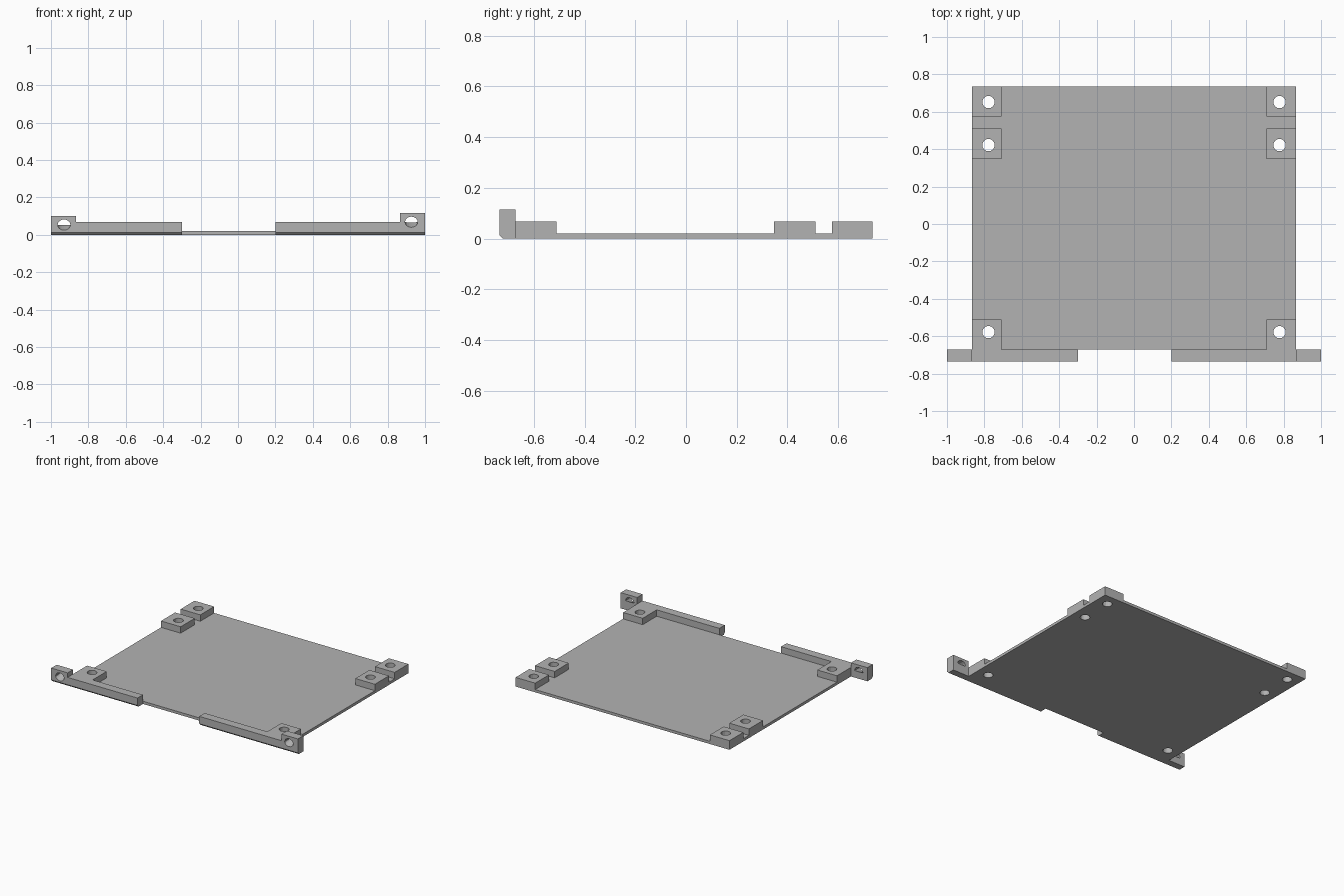
import bpy
import bmesh
from math import cos, sin, tau

if "Cube" in bpy.data.objects:
    bpy.data.objects.remove(bpy.data.objects["Cube"])

grey = bpy.data.materials.new("plain grey")
grey.use_nodes = True
colour = (0.45, 0.45, 0.45, 1)
grey.diffuse_color = colour
grey.node_tree.nodes["Principled BSDF"].inputs["Base Color"].default_value = colour

WIDTH, FRONT, LEDGE, BACK = 0.867, -0.735, -0.672, 0.735
PLATE_TOP, PAD_TOP = 0.02, 0.067
HOLE_X, HOLE_R, SIDES = 0.778, 0.033, 16


def prism(name, ring, far_ring):
    """Closed solid between two matching rings of points."""
    bm = bmesh.new()
    a = [bm.verts.new(p) for p in ring]
    b = [bm.verts.new(p) for p in far_ring]
    bm.faces.new(a)
    bm.faces.new(b[::-1])
    for i in range(len(a)):
        j = (i + 1) % len(a)
        bm.faces.new((a[j], a[i], b[i], b[j]))
    bmesh.ops.recalc_face_normals(bm, faces=bm.faces)
    mesh = bpy.data.meshes.new(name)
    bm.to_mesh(mesh)
    bm.free()
    mesh.materials.append(grey)
    obj = bpy.data.objects.new(name, mesh)
    bpy.context.collection.objects.link(obj)
    return obj


def box(name, x0, x1, y0, y1, z0, z1):
    ring = [(x0, y0), (x1, y0), (x1, y1), (x0, y1)]
    return prism(name, [(x, y, z0) for x, y in ring], [(x, y, z1) for x, y in ring])


def bar(name, x0, x1, height):
    """Front bar with a small chamfer along its lower front edge."""
    c = 0.013
    profile = [(FRONT + c, 0), (LEDGE, 0), (LEDGE, height), (FRONT, height), (FRONT, c)]
    return prism(name, [(x0, y, z) for y, z in profile], [(x1, y, z) for y, z in profile])


def cut(obj, cutter):
    mod = obj.modifiers.new("hole", "BOOLEAN")
    mod.operation, mod.solver, mod.object = "DIFFERENCE", "EXACT", cutter
    with bpy.context.temp_override(object=obj, active_object=obj):
        bpy.ops.object.modifier_apply(modifier=mod.name)


# Base plate
plate = box("base_plate", -WIDTH, WIDTH, LEDGE, BACK, 0, PLATE_TOP)

# Mounting pads with vertical screw holes
rows = {"front": (LEDGE, -0.51, -0.578), "middle": (0.347, 0.51, 0.422),
        "rear": (0.575, BACK, 0.652)}
for side, s in (("left", 1), ("right", -1)):
    for row, (y0, y1, hole_y) in rows.items():
        x0, x1 = sorted((s * 0.708, s * WIDTH))
        pad = box(f"{row}_{side}_pad", x0, x1, y0, y1, PLATE_TOP, PAD_TOP)
        circle = [(s * HOLE_X + HOLE_R * cos(tau * i / SIDES),
                   hole_y + HOLE_R * sin(tau * i / SIDES)) for i in range(SIDES)]
        drill = prism("drill", [(x, y, -0.1) for x, y in circle],
                      [(x, y, 0.2) for x, y in circle])
        cut(plate, drill)
        cut(pad, drill)
        bpy.data.objects.remove(drill)

# Front rails, with a gap between them
bar("right_front_rail", -WIDTH, -0.3, PAD_TOP)
bar("left_front_rail", 0.2, WIDTH, PAD_TOP)

# End lugs: oval hole in front, with a floor rising to half height at the back
for side, s, height, cx, cz in (("left", 1, 0.115, 0.927, 0.068),
                                ("right", -1, 0.1, -0.93, 0.053)):
    x0, x1 = sorted((s * WIDTH, s))
    lug = bar(f"{side}_lug", x0, x1, height)
    oval = [(cx + 0.034 * cos(tau * i / SIDES), 0.029 * sin(tau * i / SIDES))
            for i in range(SIDES)]
    drill = prism("drill", [(x, FRONT - 0.001, cz + z) for x, z in oval],
                  [(x, LEDGE + 0.001, cz + max(z, z * 0.05)) for x, z in oval])
    cut(lug, drill)
    bpy.data.objects.remove(drill)
